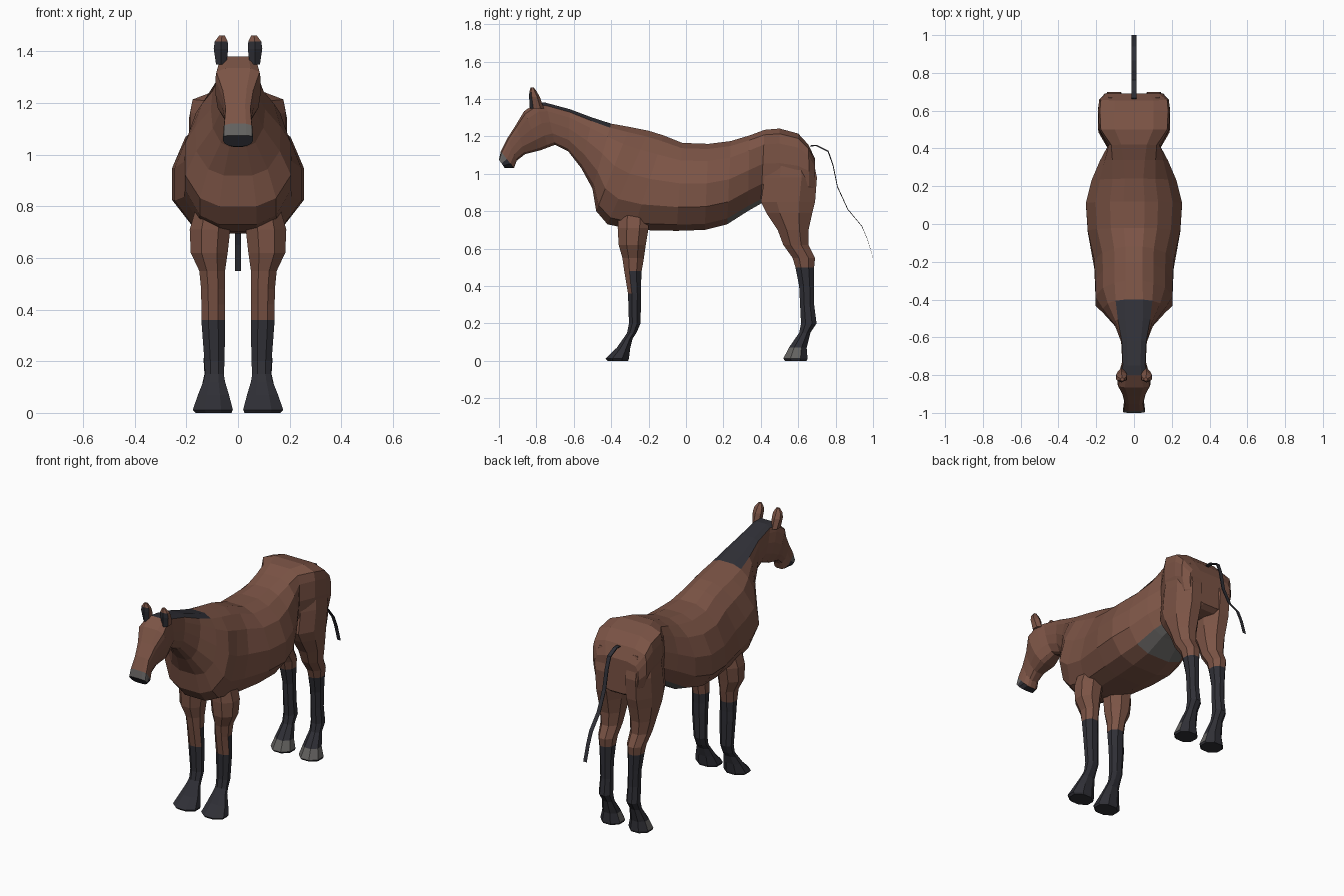
import bpy, bmesh, math
from mathutils import Vector

old = bpy.data.objects.get("Cube")
if old:
    bpy.data.objects.remove(old, do_unlink=True)


def material(name, rgb):
    m = bpy.data.materials.new(name)
    m.use_nodes = True
    m.diffuse_color = (*rgb, 1)
    m.node_tree.nodes["Principled BSDF"].inputs["Base Color"].default_value = (*rgb, 1)
    return m


MATERIALS = [material("bay_brown", (0.2, 0.088, 0.06)),
             material("black_hair", (0.029, 0.029, 0.037)),
             material("grey_skin", (0.13, 0.125, 0.12))]
BROWN, BLACK, GREY = range(3)


def loft(name, rings, paint):
    """Skin closed rings, cap both ends, and colour faces by a rule."""
    bm = bmesh.new()
    loops = [[bm.verts.new(p) for p in ring] for ring in rings]
    n = len(loops[0])
    for a, b in zip(loops, loops[1:]):
        for i in range(n):
            j = (i + 1) % n
            bm.faces.new((a[i], a[j], b[j], b[i]))
    bm.faces.new(loops[0])
    bm.faces.new(loops[-1])
    bmesh.ops.recalc_face_normals(bm, faces=bm.faces)
    for f in bm.faces:
        f.material_index = paint(f.calc_center_median(), f.normal)
    mesh = bpy.data.meshes.new(name)
    bm.to_mesh(mesh)
    bm.free()
    for m in MATERIALS:
        mesh.materials.append(m)
    obj = bpy.data.objects.new(name, mesh)
    bpy.context.collection.objects.link(obj)
    return obj


# Cross-sections: height fraction and half-width fraction
BARREL = [(0, .35), (.07, .72), (.27, 1), (.54, 1), (.8, .8), (.94, .5), (1, .22)]
SQUARE = [(0, .3), (.06, .6), (.27, .9), (.54, 1), (.8, 1), (.93, .95), (1, .55)]


def torso_ring(by, bz, ty, tz, w, blend):
    half = []
    for (t, p), (u, q) in zip(BARREL, SQUARE):
        h = t + (u - t) * blend
        half.append((w * (p + (q - p) * blend), by + (ty - by) * h, bz + (tz - bz) * h))
    return half + [(-x, y, z) for x, y, z in reversed(half)]


# Torso, neck and head: underside y, z, topside y, z, half width, squareness
TORSO = [
    (-.97, 1.032, -1.0, 1.075, .058, 1),
    (-.92, 1.03, -.99, 1.12, .056, 1),
    (-.905, 1.07, -.955, 1.19, .05, 1),
    (-.86, 1.105, -.91, 1.26, .062, 1),
    (-.78, 1.125, -.865, 1.335, .088, 1),
    (-.74, 1.14, -.80, 1.38, .075, 1),
    (-.70, 1.155, -.75, 1.38, .062, 1),
    (-.63, 1.12, -.62, 1.345, .068, 1),
    (-.56, 1.03, -.50, 1.30, .105, .7),
    (-.50, .92, -.40, 1.268, .165, .2),
    (-.48, .80, -.30, 1.25, .205, 0),
    (-.42, .73, -.20, 1.23, .205, 0),
    (-.28, .70, -.12, 1.205, .21, 0),
    (-.05, .695, -.02, 1.165, .245, 0),
    (.10, .70, .12, 1.16, .255, 0),
    (.22, .73, .24, 1.175, .225, 0),
    (.33, .80, .34, 1.205, .18, .3),
    (.40, .84, .42, 1.235, .14, .8),
    (.50, .84, .50, 1.242, .185, 1),
    (.60, .84, .60, 1.215, .19, 1),
    (.66, .85, .655, 1.155, .185, 1),
    (.69, .87, .69, 1.08, .155, .8),
]


def torso_paint(c, n):
    if c.y < -.94 and c.z < 1.11:
        return GREY if c.z > 1.066 else BLACK
    if -.78 < c.y < -.42 and n.z > .55 and c.z > 1.25:
        return BLACK
    if .24 < c.y < .4 and n.z < -.7:
        return GREY
    return BROWN


loft("torso_neck_and_head", [torso_ring(*s) for s in TORSO], torso_paint)


def limb_ring(side, z, front, back, inner, outer, sides=8):
    cx, cy = (inner + outer) / 2, (front + back) / 2
    grow = 1 / math.cos(math.pi / sides)
    ring = []
    for i in range(sides):
        a = 2 * math.pi * (i + .5) / sides
        ring.append((side * (cx + grow * math.cos(a) * (outer - inner) / 2),
                     cy + grow * math.sin(a) * (back - front) / 2, z))
    return ring


# Limbs: height, front y, back y, inner x, outer x
FRONT_LEG = [
    (.84, -.36, -.19, .04, .15), (.71, -.365, -.20, .03, .187),
    (.62, -.36, -.215, .04, .183), (.55, -.34, -.225, .05, .15),
    (.48, -.33, -.237, .05, .143), (.42, -.32, -.24, .05, .142),
    (.36, -.31, -.24, .05, .142), (.20, -.305, -.243, .052, .13),
    (.15, -.315, -.265, .055, .128), (.12, -.335, -.285, .05, .135),
    (.07, -.37, -.298, .035, .155), (.012, -.43, -.305, .02, .175),
    (0, -.42, -.31, .025, .165)]
HIND_LEG = [
    (1.12, .45, .67, .03, .175), (.98, .42, .70, .02, .19),
    (.85, .40, .69, .02, .188), (.79, .43, .675, .025, .185),
    (.70, .49, .655, .035, .175), (.62, .52, .655, .045, .16),
    (.55, .57, .69, .05, .15), (.50, .585, .685, .055, .143),
    (.40, .605, .685, .06, .133), (.30, .61, .685, .06, .13),
    (.20, .615, .698, .057, .133), (.15, .605, .665, .06, .13),
    (.07, .55, .645, .045, .148), (.012, .52, .65, .03, .165),
    (0, .53, .645, .035, .16)]
EAR = [
    (1.35, -.83, -.765, .045, .085), (1.41, -.835, -.785, .038, .094),
    (1.438, -.835, -.80, .04, .09), (1.462, -.83, -.815, .052, .072)]


def front_leg_paint(c, n):
    limit = .37 if n.y < -.7 else .46
    return BLACK if c.z < limit else BROWN


def hind_leg_paint(c, n):
    if .013 < c.z < .07 and n.y < .3:
        return GREY
    return BLACK if c.z < .5 else BROWN


def ear_paint(c, n):
    return BLACK if n.y < -.4 and c.z < 1.44 else BROWN


for label, side in (("left", 1), ("right", -1)):
    for part, stations, paint, count in (("front_leg", FRONT_LEG, front_leg_paint, 8),
                                         ("hind_leg", HIND_LEG, hind_leg_paint, 8),
                                         ("ear", EAR, ear_paint, 6)):
        loft(label + "_" + part, [limb_ring(side, *s, sides=count) for s in stations], paint)

# Tail: a thin hanging ribbon
TAIL = [(.665, 1.15), (.70, 1.15), (.76, 1.12), (.785, 1.05), (.81, .93),
        (.865, .81), (.94, .72), (.97, .65), (1.0, .55)]
offset = Vector((0, .003, .003))
rings = []
for i, (y, z) in enumerate(TAIL):
    fade = offset * (1 - i / len(TAIL))
    left, right = Vector((.012, y, z)), Vector((-.012, y, z))
    rings.append([left - fade, left + fade, right + fade, right - fade])
loft("tail", rings, lambda c, n: BLACK)
